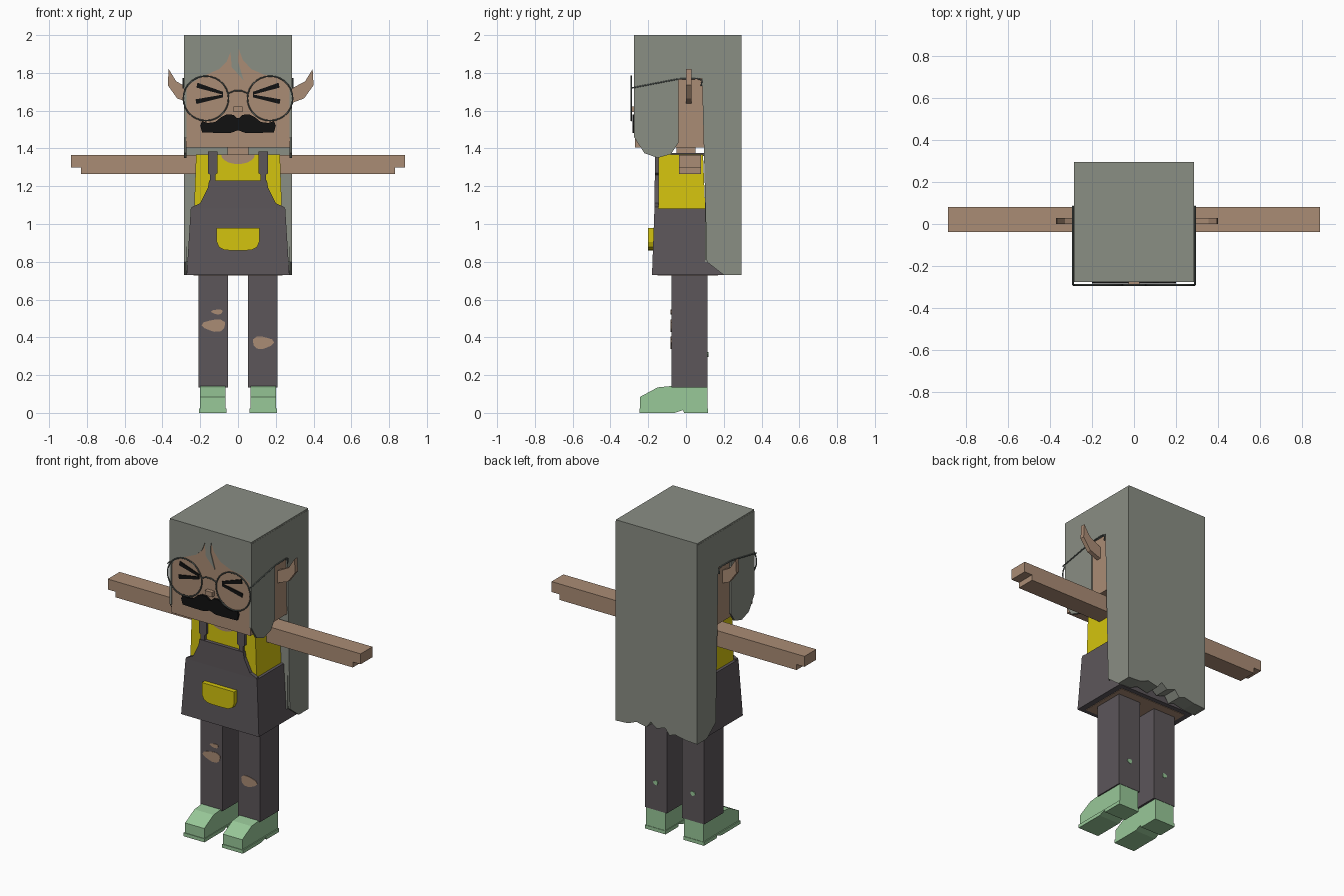
import bpy, bmesh, math
from mathutils import Vector

default_cube = bpy.data.objects.get("Cube")
if default_cube:
    bpy.data.objects.remove(default_cube, do_unlink=True)


def material(name, rgb):
    """Flat material from display (sRGB) values."""
    linear = [((c / 255 + 0.055) / 1.055) ** 2.4 for c in rgb] + [1]
    mat = bpy.data.materials.new(name)
    mat.use_nodes = True
    mat.diffuse_color = linear
    mat.node_tree.nodes["Principled BSDF"].inputs["Base Color"].default_value = linear
    return mat


HAIR = material("hair grey", (138, 142, 132))
SKIN = material("skin tan", (170, 140, 117))
SHIRT = material("shirt yellow", (212, 196, 14))
DENIM = material("denim charcoal", (92, 86, 90))
SHOE = material("shoe green", (152, 200, 152))
BLACK = material("ink black", (17, 17, 17))
WIRE = material("wire grey", (96, 104, 100))


def finish(name, bm, mat):
    bmesh.ops.recalc_face_normals(bm, faces=bm.faces)
    mesh = bpy.data.meshes.new(name)
    bm.to_mesh(mesh)
    bm.free()
    mesh.materials.append(mat)
    obj = bpy.data.objects.new(name, mesh)
    bpy.context.collection.objects.link(obj)
    return obj


def prism(name, outline, axis, start, end, mat):
    """Extrude a 2D outline along an axis, from start to end."""
    def place(p, depth):
        point = list(p)
        point.insert("xyz".index(axis), depth)
        return point
    bm = bmesh.new()
    face = bm.faces.new([bm.verts.new(place(p, start)) for p in outline])
    grown = bmesh.ops.extrude_face_region(bm, geom=[face])["geom"]
    offset = Vector(place((0, 0), end - start))
    bmesh.ops.translate(bm, vec=offset, verts=[v for v in grown if isinstance(v, bmesh.types.BMVert)])
    return finish(name, bm, mat)


def taper(name, low, high, mat):
    """Box between two rectangles given as (x half width, y front, y back, z)."""
    bm = bmesh.new()
    for w, front, back, z in (low, high):
        for x, y in ((-w, front), (w, front), (w, back), (-w, back)):
            bm.verts.new((x, y, z))
    bmesh.ops.convex_hull(bm, input=bm.verts)
    bmesh.ops.dissolve_limit(bm, angle_limit=0.001, verts=bm.verts, edges=bm.edges)
    return finish(name, bm, mat)


def box(name, xs, ys, zs, mat):
    outline = [(xs[0], zs[0]), (xs[1], zs[0]), (xs[1], zs[1]), (xs[0], zs[1])]
    return prism(name, outline, "y", ys[0], ys[1], mat)


def flip(outline, side):
    return [(side * x, z) for x, z in outline]


def mirrored(half):
    return half + [(-x, z) for x, z in reversed(half)]


def wire(name, points, cyclic=False):
    curve = bpy.data.curves.new(name, "CURVE")
    curve.dimensions = "3D"
    curve.bevel_depth = 0.004
    curve.bevel_resolution = 1
    curve.use_fill_caps = True
    spline = curve.splines.new("POLY")
    spline.points.add(len(points) - 1)
    for target, p in zip(spline.points, points):
        target.co = (*p, 1)
    spline.use_cyclic_u = cyclic
    curve.materials.append(WIRE)
    obj = bpy.data.objects.new(name, curve)
    bpy.context.collection.objects.link(obj)


def blob(name, cx, cz, rx, rz, y, mat, wobble=0.12):
    """Thin ragged patch facing front or back."""
    ring = []
    for i in range(12):
        a = math.tau * i / 12
        r = 1 + wobble * math.sin(3 * a + cx * 9)
        ring.append((cx + rx * r * math.cos(a), cz + rz * r * math.sin(a)))
    prism(name, ring, "y", y - 0.002, y + 0.002, mat)


# Head and neck
box("head", (-.276, .276), (-.27, .1), (1.405, 1.95), SKIN)
box("neck", (-.055, .055), (-.05, .05), (1.3, 1.42), SKIN)

# Hair: cap, fringe, side panels and long back
box("hair_cap", (-.285, .285), (-.265, .295), (1.77, 2), HAIR)
prism("hair_fringe", [(-.285, 2), (-.285, 1.7), (-.25, 1.745), (-.19, 1.78), (-.1, 1.82),
                      (-.06, 1.86), (-.04, 1.91), (-.033, 1.83), (.03, 1.76), (0, 1.86),
                      (.003, 1.93), (.025, 1.87), (.07, 1.82), (.14, 1.79), (.22, 1.775),
                      (.285, 1.73), (.285, 2)], "y", -.275, -.262, HAIR)
panel = [(-.275, 1.99), (.294, 1.99), (.294, .73), (.2, .73), (.11, .8), (.085, 1.77),
         (-.04, 1.77), (-.04, 1.43), (-.08, 1.37), (-.15, 1.35), (-.22, 1.375), (-.275, 1.46)]
for side, label in ((1, "left"), (-1, "right")):
    prism(label + "_hair_panel", panel, "x", side * .272, side * .286, HAIR)
box("hair_inner_back", (-.275, .275), (.1, .25), (.8, 1.9), HAIR)
prism("hair_back", [(-.285, 1.9), (-.285, .73), (-.2, .735), (-.13, .75), (-.09, .735), (-.06, .775),
                    (.0, .755), (.04, .785), (.07, .745), (.14, .76), (.2, .735), (.285, .73),
                    (.285, 1.9)], "y", .2, .295, HAIR)

# Face details
box("nose", (-.025, .025), (-.295, -.265), (1.592, 1.622), SKIN)
prism("moustache", mirrored([(.004, 1.56), (.025, 1.578), (.06, 1.58), (.09, 1.565), (.12, 1.54),
                             (.16, 1.535), (.19, 1.545), (.2, 1.52), (.19, 1.485), (.1, 1.482),
                             (.04, 1.482), (.004, 1.495)]), "y", -.283, -.268, BLACK)
upper_stroke = [(.22, 1.722), (.215, 1.748), (.08, 1.7), (.08, 1.685)]
lower_stroke = [(.225, 1.66), (.22, 1.635), (.08, 1.67), (.08, 1.685)]
ear = [(.27, 1.635), (.35, 1.665), (.4, 1.735), (.395, 1.82), (.355, 1.755), (.27, 1.71)]
for side, label in ((1, "left"), (-1, "right")):
    for part, stroke in (("upper", upper_stroke), ("lower", lower_stroke)):
        prism(f"{label}_eye_{part}_stroke", flip(stroke, side), "y", -.276, -.268, BLACK)
    shift = 0 if side > 0 else -.028
    prism(label + "_ear", [(side * (x + shift), z) for x, z in ear], "y", 0, .028, SKIN)
    # Round lenses and hooked temples
    wire(label + "_lens_rim", [(side * .17 + .12 * math.cos(math.tau * i / 28), -.29,
                                1.665 + .118 * math.sin(math.tau * i / 28)) for i in range(28)], True)
    wire(label + "_temple", [(side * .29, y, z) for y, z in
                             ((-.29, 1.72), (-.04, 1.768), (.06, 1.77), (.085, 1.76), (.08, 1.73))])
wire("glasses_bridge", [(x, -.29, z) for x, z in ((-.055, 1.69), (-.02, 1.705), (.02, 1.705), (.055, 1.69))])

# Shirt with scooped neckline
taper("shirt", (.235, -.145, .105, 1.0), (.222, -.145, .09, 1.368), SHIRT)
scoop = [(.09 * math.cos(math.pi * i / 10), 1.369 - .052 * math.sin(math.pi * i / 10)) for i in range(11)]
prism("neckline_skin", scoop, "y", -.149, -.14, SKIN)

# Arms with stepped hands
arm = [(.22, 1.265), (.83, 1.265), (.83, 1.3), (.885, 1.3), (.885, 1.366), (.22, 1.366)]
for side, label in ((1, "left"), (-1, "right")):
    prism(label + "_arm", flip(arm, side), "y", -.038, .08, SKIN)

# Overalls: skirt, bib, straps and pocket
taper("overall_skirt", (.272, -.18, .2, .73), (.25, -.167, .105, 1.083), DENIM)
box("hips", (-.235, .235), (-.15, .17), (.727, .75), SKIN)
prism("overall_bib", mirrored([(.25, 1.07), (.245, 1.09), (.2, 1.11), (.175, 1.16), (.16, 1.19), (.153, 1.23)]),
      "y", -.167, -.145, DENIM)
strap = [(.12, 1.22), (.12, 1.26), (.108, 1.27), (.108, 1.385), (.16, 1.385), (.16, 1.27), (.148, 1.26), (.148, 1.22)]
for side, label in ((1, "left"), (-1, "right")):
    prism(label + "_strap", flip(strap, side), "y", -.163, -.145, DENIM)
    box(label + "_shoulder_strap", sorted((side * .108, side * .16)), (-.15, .1), (1.36, 1.375), DENIM)
prism("pocket", mirrored([(.113, .98), (.113, .905), (.1, .877), (.07, .862), (.03, .86)]), "y", -.2, -.165, SHIRT)

# Legs and shoes
shoe = [(-.243, .02), (-.243, .085), (-.15, .135), (-.08, .142), (.113, .142), (.113, .02)]
sole = [(-.247, 0), (-.247, .022), (.116, .022), (.116, 0), (-.01, 0), (-.015, .015), (-.06, 0)]
for side, label in ((1, "left"), (-1, "right")):
    box(label + "_leg", sorted((side * .053, side * .208)), (-.078, .115), (.135, .74), DENIM)
    prism(label + "_shoe", shoe, "x", side * .066, side * .2, SHOE)
    prism(label + "_sole", sole, "x", side * .062, side * .207, SHOE)
    blob(label + "_calf_patch", side * .13, .31, .016, .014, .117, SHOE)

# Torn knees
blob("right_knee_hole", -.125, .463, .062, .032, -.079, SKIN)
blob("right_small_hole", -.11, .535, .03, .013, -.079, SKIN)
blob("left_knee_hole", .13, .372, .056, .033, -.079, SKIN)
